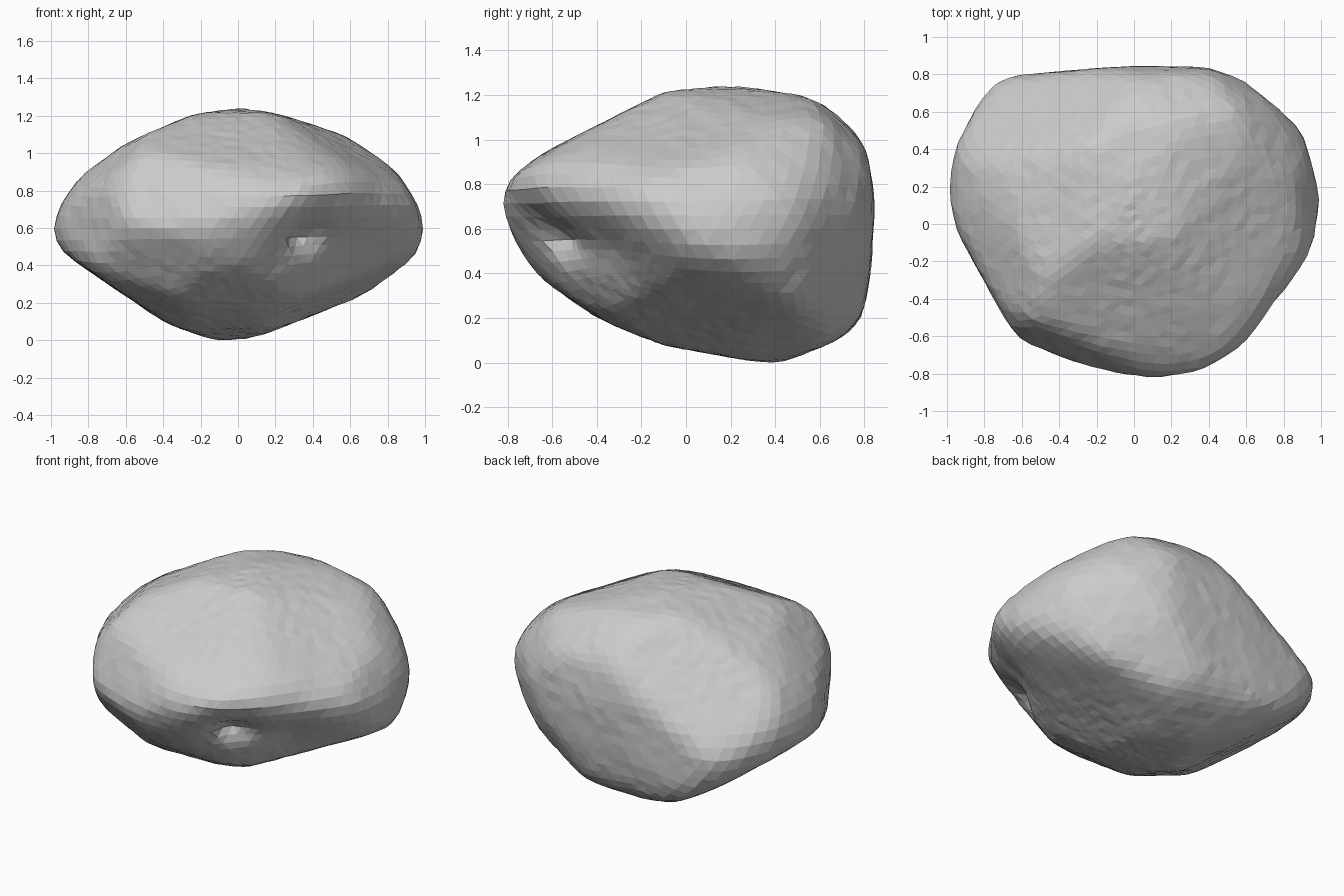
import bpy
import bmesh
import math
import random
from mathutils import Vector

cube = bpy.data.objects.get("Cube")
if cube:
    bpy.data.objects.remove(cube, do_unlink=True)

random.seed(4)
MIDDLE = Vector((0, 0, .62))
CORE = Vector((0, .05, .6))
TILT = math.radians(26)
WEAR = .008  # spare stone that is lost when the edges are worn round

# Stone outlines: flat (across, up) pairs measured from the middle
FRONT = [-1, -.1, -.97, .06, -.85, .25, -.6, .43, -.25, .58, 0, .62, .2, .59, .65, .45,
         .85, .28, .97, .08, 1, -.07, .95, -.2, .75, -.34, .1, -.59, -.1, -.62, -.4, -.51, -.75, -.35]
SIDE = [-.84, .11, -.78, .21, -.65, .31, -.1, .59, .2, .62, .55, .57, .7, .48, .8, .35,
        .84, .13, .82, -.22, .78, -.42, .7, -.5, .4, -.62, -.1, -.53, -.4, -.41, -.6, -.28, -.7, -.17, -.8, .01]
TOP = [-1, .2, -.95, .4, -.82, .72, -.75, .78, 0, .84, .4, .83, .6, .76, .9, .5, 1, .1,
       .95, -.15, .8, -.4, .6, -.65, .4, -.79, .13, -.83, -.45, -.74, -.6, -.65, -.95, -.02]
FRONT_DIAGONAL = [-.89, .11, -.77, .32, -.44, .58, .18, .74, .27, .74, .57, .61, .84, .43,
                  1, .08, .98, -.16, .85, -.39, 0, -.55, -.16, -.53, -.56, -.37, -.86, -.04]
BACK_DIAGONAL = [-1, .14, -.95, .29, -.74, .47, -.09, .61, .12, .6, .48, .49, .8, .29, .89, .08,
                 .8, -.31, .57, -.52, -.18, -.76, -.42, -.71, -.67, -.57, -.89, -.22]
UNDER_DIAGONAL = [-.88, .15, -.8, .32, -.54, .64, -.28, .76, .03, .79, .27, .77, .48, .67, .8, .35,
                  1.1, -.09, .98, -.28, .27, -.58, -.12, -.58, -.45, -.44, -.86, .05]

# Broad chips: facing direction and a point on the chip
CHIPS = (
    ((-.3, -.85, .35), (-.45, -.72, .56)),     # front, above the bulge
    ((-.45, .6, .66), (-.5, .72, .75)),        # upper back shoulder
    ((.25, -.23, -.29), (.58, -.66, .72)),     # underside of the slanting ridge
)


def cut_planes(outline, turn, tilt):
    """Turn an outline into planes that run along its direction of sight."""
    a = math.radians(turn)
    across = Vector((math.cos(a), math.sin(a), 0))
    toward = Vector((math.sin(a), -math.cos(a), 0))
    up = Vector((0, 0, math.cos(tilt))) - toward * math.sin(tilt)
    points = [MIDDLE + across * u + up * v for u, v in zip(outline[::2], outline[1::2])]
    sight = across.cross(up)
    result = []
    for p, q in zip(points, points[1:] + points[:1]):
        normal = (q - p).cross(sight).normalized()
        if normal.dot(p - MIDDLE) < 0:
            normal.negate()
        result.append((normal, max(normal.dot(k - CORE) for k in points) + WEAR))
    return result


def relax(bm, amount):
    """Move each corner towards (or away from) the mean of its neighbours."""
    moved = []
    for v in bm.verts:
        near = [e.other_vert(v).co for e in v.link_edges]
        moved.append(v.co.lerp(sum(near, Vector()) / len(near), amount))
    for v, co in zip(bm.verts, moved):
        v.co = co


planes = []
for outline, turn, tilt in (
        (FRONT, 0, 0), (SIDE, 90, 0), (TOP, 0, math.pi / 2),
        (FRONT_DIAGONAL, 45, TILT), (BACK_DIAGONAL, 225, TILT),
        (UNDER_DIAGONAL, 135, -TILT)):
    planes += cut_planes(outline, turn, tilt)
for facing, spot in CHIPS:
    normal = Vector(facing).normalized()
    planes.append((normal, normal.dot(Vector(spot) - CORE) + WEAR))

# Carve a ball down to the planes, then wear the edges round
bm = bmesh.new()
bmesh.ops.create_icosphere(bm, subdivisions=5, radius=1)
for v in bm.verts:
    d = v.co.normalized()
    v.co = CORE + d * min(h / n.dot(d) for n, h in planes if n.dot(d) > .01)
for amount in (.5, .5, -.3, .5, .5, -.3):
    relax(bm, amount)

# Hollow under the front ridge, with a narrow notch in it
HOLLOWS = (((.68, -.45, .5), .2, .06), ((.45, -.64, .56), .15, .12), ((.36, -.66, .55), .06, .06))
for v in bm.verts:
    push = sum(depth * math.exp(-((v.co - Vector(c)).length / size) ** 2)
               for c, size, depth in HOLLOWS)
    v.co += (CORE - v.co).normalized() * (push + random.uniform(-.003, .003))

# Rest the stone on the ground
bmesh.ops.translate(bm, verts=bm.verts, vec=(0, 0, -min(v.co.z for v in bm.verts)))
bmesh.ops.recalc_face_normals(bm, faces=bm.faces)

mesh = bpy.data.meshes.new("stone")
bm.to_mesh(mesh)
bm.free()
stone = bpy.data.objects.new("stone", mesh)
bpy.context.collection.objects.link(stone)

# Plain grey stone
grey = bpy.data.materials.new("stone grey")
grey.use_nodes = True
colour = (.6, .6, .6, 1)
grey.diffuse_color = colour
for node in grey.node_tree.nodes:
    if node.type == 'BSDF_PRINCIPLED':
        node.inputs["Base Color"].default_value = colour
mesh.materials.append(grey)
